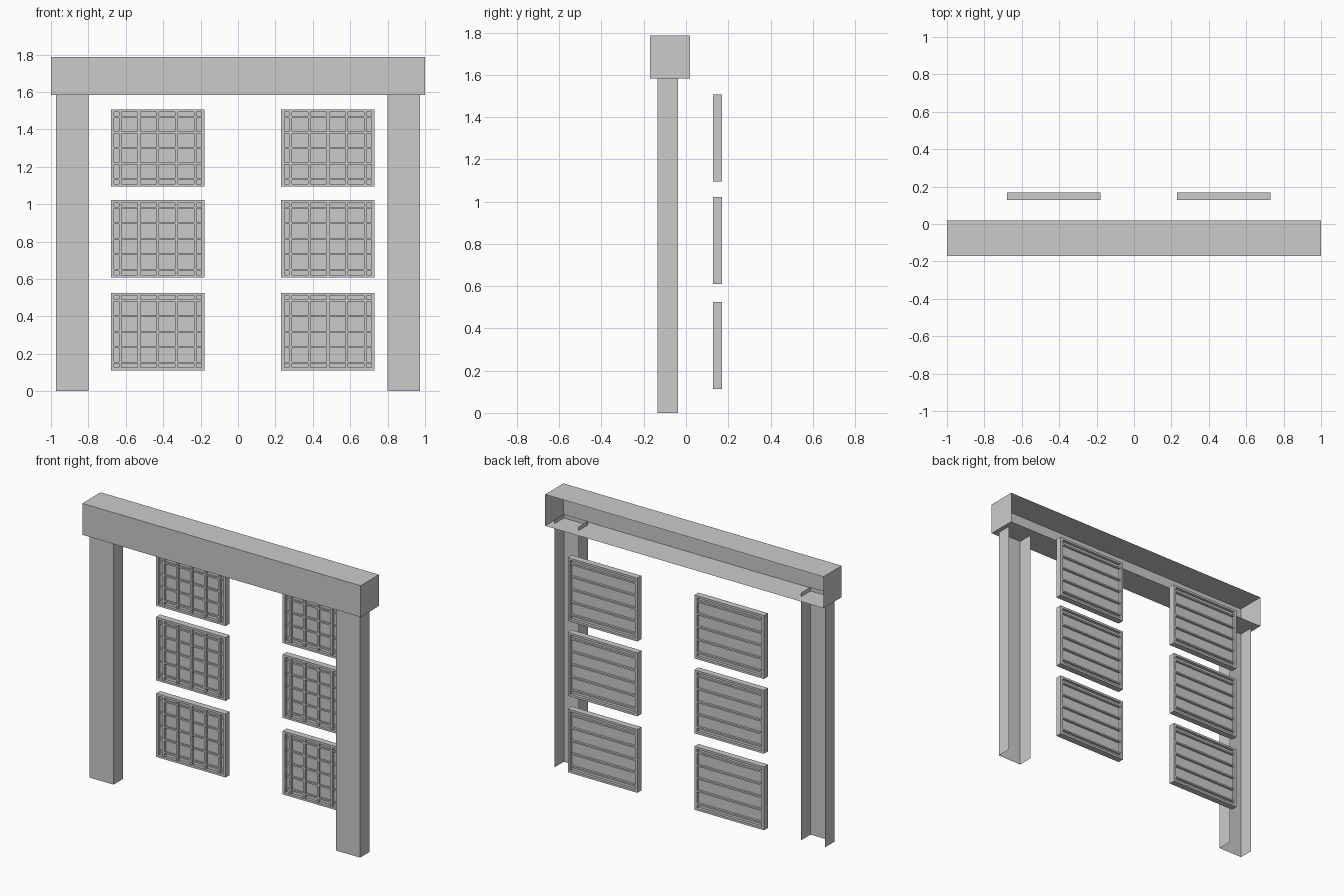
import bpy, bmesh
from mathutils import Vector

if "Cube" in bpy.data.objects:
    bpy.data.objects.remove(bpy.data.objects["Cube"])


def add_box(bm, lo, hi, open_dirs=()):
    """Add a box between two corners, leaving off the faces that point along open_dirs."""
    lo, hi = Vector(lo), Vector(hi)
    verts = bmesh.ops.create_cube(bm, size=1)["verts"]
    for v in verts:
        v.co = Vector([(lo[i] + hi[i]) / 2 + v.co[i] * (hi[i] - lo[i]) for i in range(3)])
    bm.normal_update()
    faces = {f for v in verts for f in v.link_faces}
    drop = [f for f in faces if any(f.normal.dot(Vector(d)) > 0.9 for d in open_dirs)]
    bmesh.ops.delete(bm, geom=drop, context='FACES')


def finish(bm, name):
    mesh = bpy.data.meshes.new(name)
    bm.to_mesh(mesh)
    bm.free()
    obj = bpy.data.objects.new(name, mesh)
    bpy.context.collection.objects.link(obj)
    return obj


BACK, UP, DOWN = (0, 1, 0), (0, 0, 1), (0, 0, -1)

# Header: thin-walled casing, open at the back
bm = bmesh.new()
add_box(bm, (-1, -0.17, 1.583), (1, 0.018, 1.787), [BACK])
finish(bm, "header_beam")

# Posts: U-shaped casings whose tops poke slightly into the header
for side, name in ((-1, "left_post"), (1, "right_post")):
    bm = bmesh.new()
    a, b = sorted((side * 0.8, side * 0.972))
    add_box(bm, (a, -0.135, 0), (b, -0.037, 1.608), [BACK, UP, DOWN])
    finish(bm, name)

# Window panel: frame, pane, vertical bars in front, horizontal bars through both sides
W, H, D, RIM = 0.25, 0.206, 0.0205, 0.017
bm = bmesh.new()
for s in (-1, 1):
    x0, x1 = sorted((s * W, s * (W - RIM)))
    add_box(bm, (x0, -D, -H), (x1, D, H))
    z0, z1 = sorted((s * H, s * (H - RIM * 0.8)))
    add_box(bm, (-W + RIM, -D, z0), (W - RIM, D, z1))
add_box(bm, (-W + RIM, -0.002, -H + 0.013), (W - RIM, 0.002, H - 0.013))
for i in range(-2, 3):
    x, z = i * 0.1, i * 0.083
    add_box(bm, (x - 0.007, -0.017, -H + 0.013), (x + 0.007, 0, H - 0.013))
    add_box(bm, (-W + RIM, -0.013, z - 0.005), (W - RIM, 0.016, z + 0.005))
panel = finish(bm, "window_panel")

# Repeat the panel in two columns of three
spots = [(x, z) for x in (-0.429, 0.481) for z in (0.318, 0.815, 1.301)]
for i, (x, z) in enumerate(spots):
    obj = panel
    if i:
        obj = bpy.data.objects.new("window_panel", panel.data)
        bpy.context.collection.objects.link(obj)
    obj.location = (x, 0.149, z)
